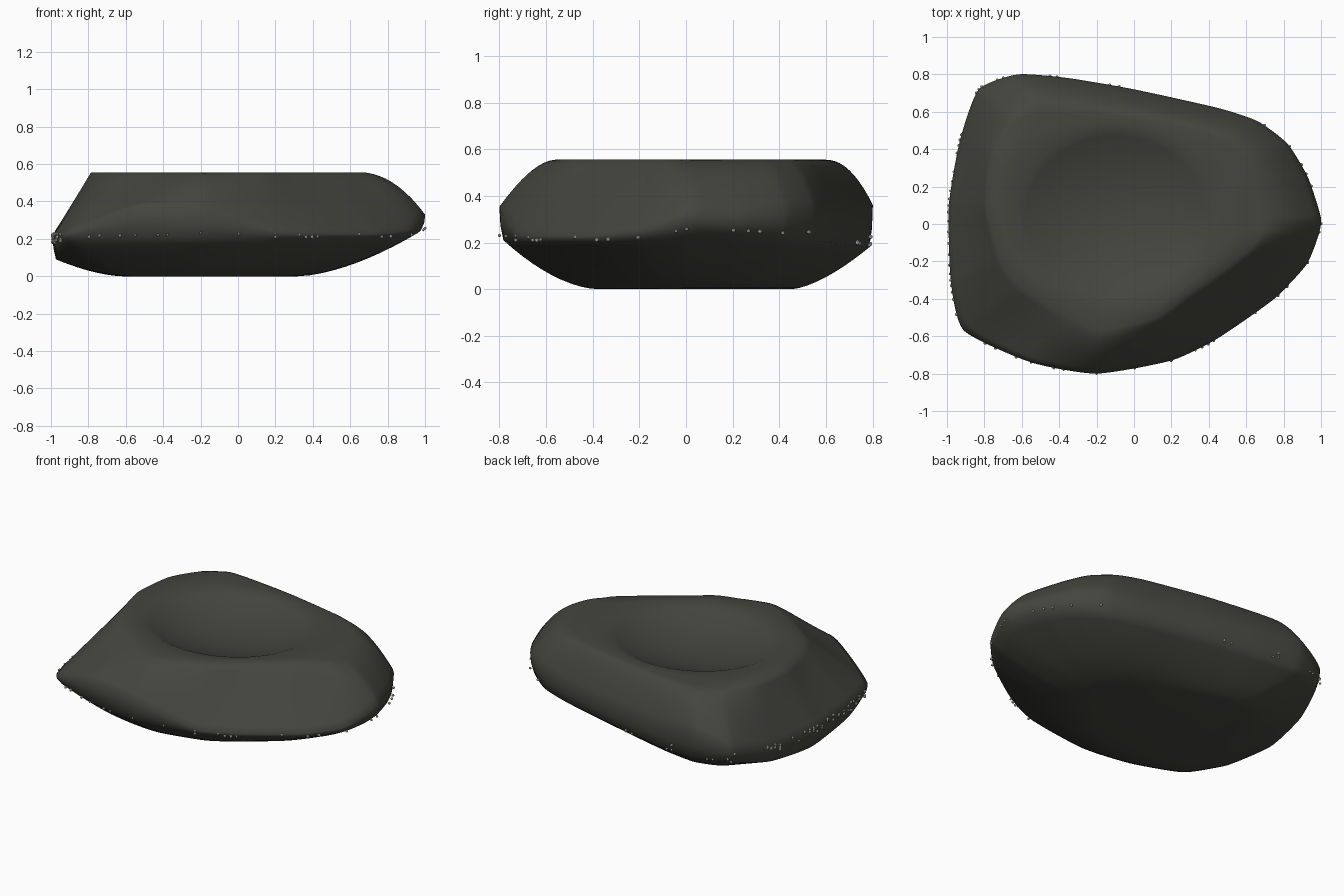
import bpy, bmesh, math, random
from mathutils import Vector

cube = bpy.data.objects.get("Cube")
if cube:
    bpy.data.objects.remove(cube, do_unlink=True)

random.seed(4)
TOP = 0.555
CENTRE = Vector((-0.1, 0.05, 0))
BOWL_X, BOWL_Y, BOWL_DEPTH = 0.52, 0.46, 0.11

# Outline stations: x, y, low rim z, high rim z, shoulder fraction, roundness
STATIONS = [
    (1, .03, .25, .33, .68, 2.1), (.93, .25, .24, .32, .71, 2),
    (.82, .43, .23, .34, .74, 2), (.66, .55, .21, .35, .77, 1.9),
    (.45, .62, .2, .33, .79, 1.8), (0, .72, .19, .33, .78, 1.8),
    (-.35, .78, .18, .34, .75, 2), (-.62, .8, .18, .36, .73, 2.1),
    (-.83, .72, .18, .28, .74, 1.4), (-.93, .45, .11, .22, .79, 1.1),
    (-.99, .1, .09, .22, .77, 1), (-.98, -.3, .13, .23, .69, 1.1),
    (-.91, -.57, .19, .23, .62, 1.1), (-.55, -.74, .21, .37, .66, 1.1),
    (-.2, -.8, .21, .35, .72, 1.7), (.2, -.73, .2, .24, .71, 1.1),
    (.45, -.61, .2, .23, .67, 1), (.75, -.4, .2, .23, .67, 1),
    (.92, -.22, .21, .25, .7, 1.1), (.98, -.08, .23, .3, .72, 1.6),
]
STEPS = 8
TENSION = 0.3


def material(name, colour):
    mat = bpy.data.materials.new(name)
    mat.use_nodes = True
    mat.diffuse_color = (*colour, 1)
    bsdf = mat.node_tree.nodes["Principled BSDF"]
    bsdf.inputs["Base Color"].default_value = (*colour, 1)
    bsdf.inputs["Roughness"].default_value = 0.9
    return mat


def spline(a, b, c, d, t):
    start, end = TENSION * (c - a), TENSION * (d - b)
    ease = t * t * (3 - 2 * t)
    return b + (c - b) * ease + start * t * (1 - t) ** 2 - end * t * t * (1 - t)


# Smooth the stations into a dense closed outline
outline = []
count = len(STATIONS)
for i in range(count):
    four = [STATIONS[(i + k) % count] for k in (-1, 0, 1, 2)]
    for k in range(STEPS):
        outline.append([spline(*vals, k / STEPS) for vals in zip(*four)])


def at(station, fraction, z):
    point = CENTRE + (Vector((station[0], station[1], 0)) - CENTRE) * fraction
    point.z = z
    return point


def bearing(station):
    return math.atan2(station[1] - CENTRE.y, station[0] - CENTRE.x)


def bowl_point(station, u):
    a = bearing(station)
    return CENTRE + Vector((BOWL_X * u * math.cos(a), BOWL_Y * u * math.sin(a),
                            TOP - BOWL_DEPTH * (1 - u * u)))


def shoulder_point(station, u):
    low, high, shoulder, power = station[2:]
    z = high + (TOP - high) * (1 - (1 - u) ** max(power, 1))
    return at(station, 1 - u * (1 - shoulder), z)


def underside_point(station, u):
    a = bearing(station)
    flat = 0.48 - 0.1 * math.cos(a)
    power = 1.65 - 0.15 * math.sin(a)
    return at(station, flat + (0.98 - flat) * u, station[2] * u ** power)


# Stone body: bowl, flat top, shoulder, side wall, curved underside
rings = [[bowl_point(s, k / 12) for s in outline] for k in range(1, 13)]
rings.append([bowl_point(s, 1).lerp(shoulder_point(s, 1), 0.5) for s in outline])
rings += [[shoulder_point(s, 1 - k / 10) for s in outline] for k in range(11)]
rings.append([at(s, 0.995, s[2] + (s[3] - s[2]) * 0.45) for s in outline])
rings += [[underside_point(s, 1 - k / 10) for s in outline] for k in range(11)]

bm = bmesh.new()
loops = [[bm.verts.new(p) for p in ring] for ring in rings]
size = len(outline)
for upper, lower in zip(loops, loops[1:]):
    for i in range(size):
        j = (i + 1) % size
        bm.faces.new((upper[i], lower[i], lower[j], upper[j]))
hub = bm.verts.new(CENTRE + Vector((0, 0, TOP - BOWL_DEPTH)))
for i in range(size):
    bm.faces.new((hub, loops[0][i], loops[0][(i + 1) % size]))
bm.faces.new(list(reversed(loops[-1])))
bmesh.ops.recalc_face_normals(bm, faces=bm.faces)


def make_object(name, bm, mat):
    mesh = bpy.data.meshes.new(name)
    bm.to_mesh(mesh)
    bm.free()
    mesh.materials.append(mat)
    obj = bpy.data.objects.new(name, mesh)
    bpy.context.collection.objects.link(obj)
    return obj


stone = make_object("stone_body", bm, material("dark_stone", (0.06, 0.06, 0.05)))
bpy.context.view_layer.objects.active = stone
stone.select_set(True)
bpy.ops.object.shade_smooth_by_angle(angle=math.radians(65))

# Tiny pale grains along the side wall, denser on the -x end
bm = bmesh.new()
dense = [s for s in outline if s[0] < -0.92 and s[1] > -0.5]
for k in range(90):
    s = random.choice(dense if k % 2 else outline)
    z = min(max(random.gauss(0.21, 0.02), s[2] + 0.01), s[3])
    made = bmesh.ops.create_icosphere(bm, subdivisions=1, radius=random.uniform(.007, .01))
    bmesh.ops.translate(bm, verts=made["verts"], vec=at(s, 1, z))
make_object("side_grains", bm, material("pale_grain", (0.85, 0.84, 0.76)))
